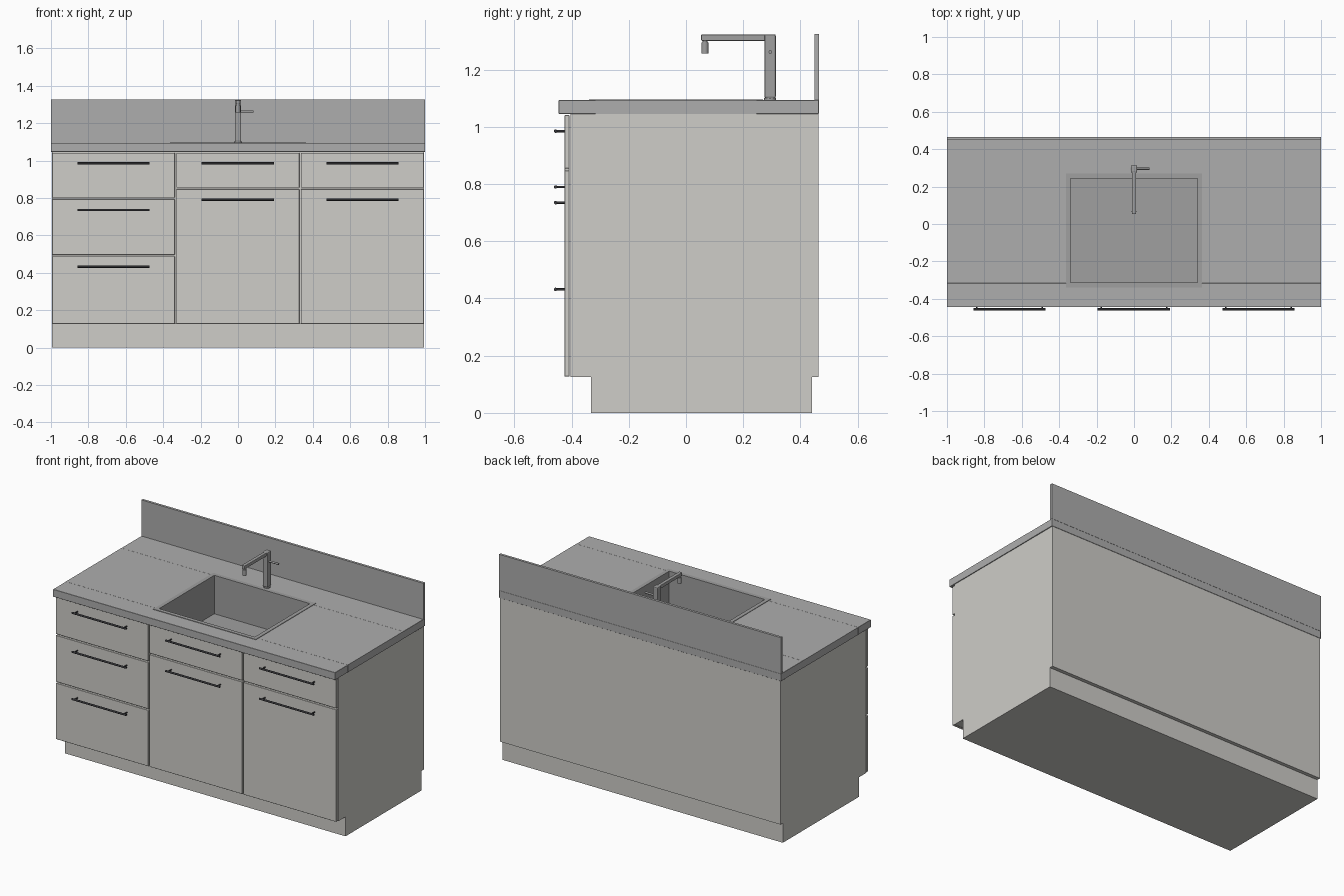
import bpy, bmesh, math
from mathutils import Matrix, Vector

if "Cube" in bpy.data.objects:
    bpy.data.objects.remove(bpy.data.objects["Cube"])


def material(name, rgb):
    m = bpy.data.materials.new(name)
    m.diffuse_color = (*rgb, 1)
    m.use_nodes = True
    m.node_tree.nodes["Principled BSDF"].inputs["Base Color"].default_value = m.diffuse_color
    return m


CABINET = material("cabinet_paint", (0.62, 0.61, 0.58))
STONE = material("stone", (0.42, 0.42, 0.42))
DARK = material("dark_metal", (0.04, 0.04, 0.045))
STEEL = material("steel", (0.35, 0.35, 0.35))


def make(name, bm, mat):
    bmesh.ops.recalc_face_normals(bm, faces=bm.faces)
    me = bpy.data.meshes.new(name)
    bm.to_mesh(me)
    bm.free()
    ob = bpy.data.objects.new(name, me)
    me.materials.append(mat)
    bpy.context.collection.objects.link(ob)
    return ob


def add_box(bm, x, y, z):
    size = Vector((x[1] - x[0], y[1] - y[0], z[1] - z[0]))
    mid = Vector((sum(x) / 2, sum(y) / 2, sum(z) / 2))
    bmesh.ops.create_cube(bm, size=1, matrix=Matrix.Translation(mid) @ Matrix.Diagonal((*size, 1)))


def box(name, x, y, z, mat, bevel=0, segments=1):
    bm = bmesh.new()
    add_box(bm, x, y, z)
    ob = make(name, bm, mat)
    if bevel:
        mod = ob.modifiers.new("bevel", 'BEVEL')
        mod.width, mod.segments = bevel, segments
    return ob


def frame(name, x, y, t, z, mat):
    """Rectangular ring of wall thickness t, outer size x by y."""
    bm = bmesh.new()
    rings = []
    for h in z:
        for d in (0, t):
            pts = [(x[0] + d, y[0] + d), (x[1] - d, y[0] + d), (x[1] - d, y[1] - d), (x[0] + d, y[1] - d)]
            rings.append([bm.verts.new((*p, h)) for p in pts])
    for a, b in ((0, 1), (1, 3), (3, 2), (2, 0)):
        for i in range(4):
            j = (i + 1) % 4
            bm.faces.new((rings[a][i], rings[a][j], rings[b][j], rings[b][i]))
    return make(name, bm, mat)


def add_rod(bm, a, b, r, sides=16):
    a, b = Vector(a), Vector(b)
    rot = (b - a).to_track_quat('Z', 'Y').to_matrix().to_4x4()
    bmesh.ops.create_cone(bm, cap_ends=True, segments=sides, radius1=r, radius2=r,
                          depth=(b - a).length, matrix=Matrix.Translation((a + b) / 2) @ rot)


def smooth(ob):
    bpy.context.view_layer.objects.active = ob
    ob.select_set(True)
    bpy.ops.object.shade_smooth_by_angle(angle=math.radians(35))
    ob.select_set(False)


# Cabinet: plinth, lower carcass and hollow upper carcass around the basin
box("plinth", (-0.995, 0.995), (-0.332, 0.44), (0, 0.125), CABINET)
box("lower_carcass", (-0.995, 0.995), (-0.404, 0.463), (0.125, 0.837), CABINET)
frame("upper_carcass", (-0.995, 0.995), (-0.404, 0.463), 0.02, (0.837, 1.046), CABINET)

# Drawer and door fronts, each with a bar handle
HANDLE_Y = -0.456


def handle(name, x, z):
    bm = bmesh.new()
    add_rod(bm, (x - 0.193, HANDLE_Y, z), (x + 0.193, HANDLE_Y, z), 0.006)
    for s in (-1, 1):
        add_rod(bm, (x + s * 0.175, HANDLE_Y, z), (x + s * 0.175, -0.424, z), 0.004)
    smooth(make(name, bm, DARK))


two_rows = [(0.127, 0.847, 0.79), (0.855, 1.041, 0.985)]
columns = [
    ("left", -0.994, -0.338, [(0.127, 0.487, 0.432), (0.495, 0.793, 0.735), (0.801, 1.041, 0.985)]),
    ("middle", -0.330, 0.328, two_rows),
    ("right", 0.336, 0.994, two_rows),
]
for side, x0, x1, rows in columns:
    for i, (z0, z1, hz) in enumerate(rows):
        box(f"{side}_front_{i + 1}", (x0, x1), (-0.425, -0.407), (z0, z1), CABINET, 0.0015)
        handle(f"{side}_handle_{i + 1}", (x0 + x1) / 2, hz)

# Worktop: front and back strips with a slab each side of the sink
TOP = (1.046, 1.0935)
box("worktop_front", (-1, 1), (-0.445, -0.316), TOP, STONE, 0.001)
box("worktop_back", (-1, 1), (0.246, 0.465), TOP, STONE, 0.001)
for side, x in (("left", (-1, -0.34)), ("right", (0.34, 1))):
    box(f"worktop_{side}", x, (-0.316, 0.246), TOP, STONE)
box("backsplash", (-1, 1), (0.449, 0.465), (1.0935, 1.325), STONE)

# Sink: thin rim, walls and floor
frame("sink_rim", (-0.364, 0.364), (-0.339, 0.269), 0.025, (1.0925, 1.0965), STEEL)
frame("sink_walls", (-0.345, 0.345), (-0.32, 0.25), 0.006, (0.85, 1.0955), STEEL)
box("sink_floor", (-0.345, 0.345), (-0.32, 0.25), (0.842, 0.85), STEEL)

# Tap: base, column, arm, nozzle and side lever
bm = bmesh.new()
add_rod(bm, (0, 0.294, 1.0935), (0, 0.294, 1.101), 0.021, 24)
smooth(make("tap_base", bm, STEEL))
box("tap_column", (-0.017, 0.017), (0.274, 0.314), (1.1, 1.324), STEEL, 0.006, 2)
box("tap_arm", (-0.011, 0.011), (0.053, 0.29), (1.301, 1.323), STEEL, 0.003, 2)
bm = bmesh.new()
add_rod(bm, (0, 0.066, 1.302), (0, 0.066, 1.29), 0.009)
add_rod(bm, (0, 0.066, 1.295), (0, 0.066, 1.256), 0.0125)
smooth(make("tap_nozzle", bm, STEEL))
bm = bmesh.new()
add_rod(bm, (0.012, 0.295, 1.262), (0.082, 0.295, 1.262), 0.006)
smooth(make("tap_lever", bm, STEEL))
